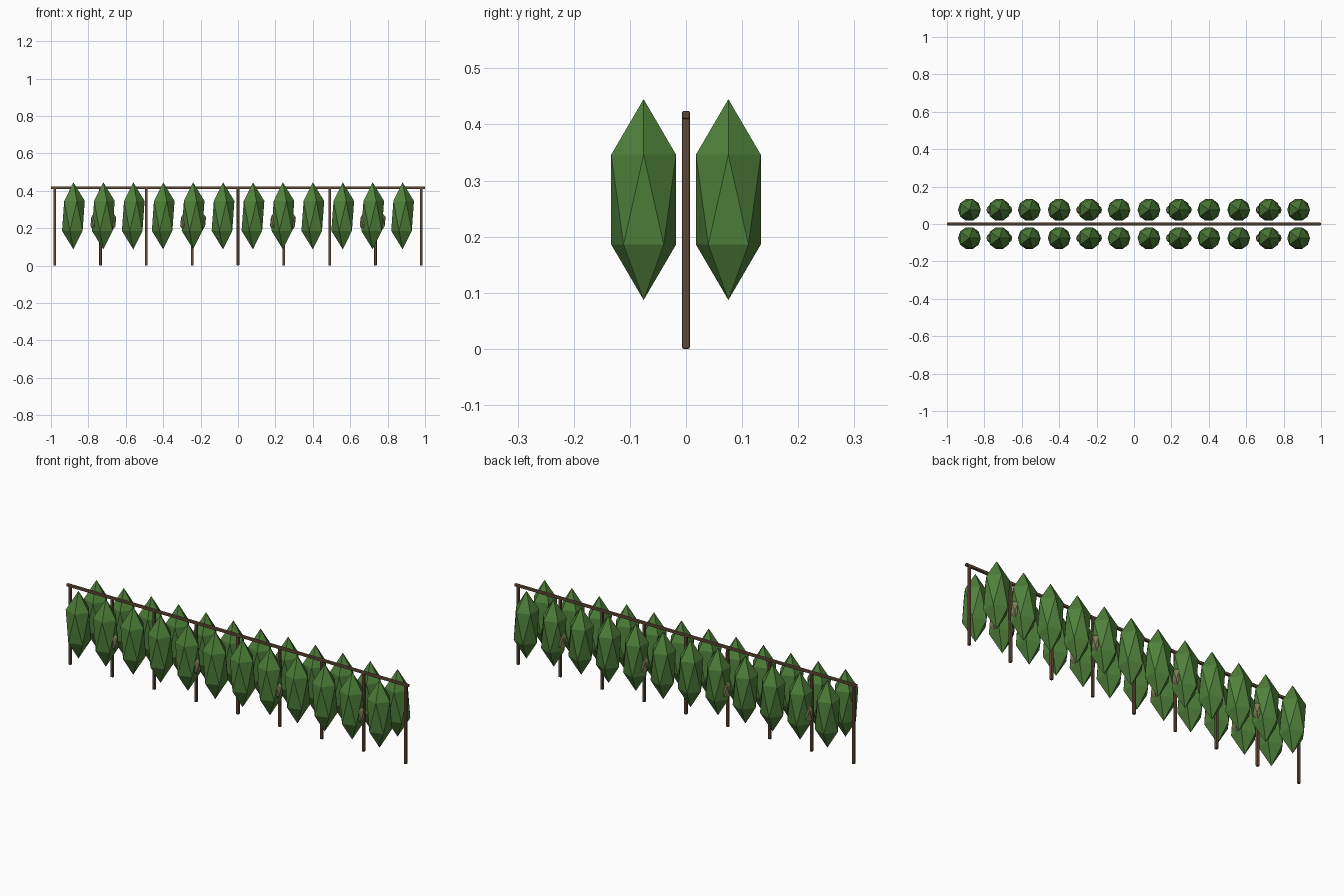
import bpy

if "Cube" in bpy.data.objects:
    bpy.data.objects.remove(bpy.data.objects["Cube"])


def material(name, rgb):
    m = bpy.data.materials.new(name)
    m.diffuse_color = (*rgb, 1.0)
    m.use_nodes = True
    m.node_tree.nodes["Principled BSDF"].inputs["Base Color"].default_value = m.diffuse_color
    return m


WOOD = material("brown wood", (0.12, 0.066, 0.036))
LEAF = material("leaf green", (0.078, 0.215, 0.042))
FRUIT = material("olive green", (0.19, 0.20, 0.085))


def beam(name, loc, size):
    """Square timber with softly chamfered edges."""
    bpy.ops.mesh.primitive_cube_add(size=1, location=loc)
    ob = bpy.context.object
    ob.name = name
    ob.scale = size
    bpy.ops.object.transform_apply(location=False, rotation=False, scale=True)
    bevel = ob.modifiers.new("chamfer", 'BEVEL')
    bevel.width = 0.003
    bevel.segments = 2
    ob.data.materials.append(WOOD)


def crystal(name, loc, size, mat):
    """Flat-faced stretched icosahedron."""
    bpy.ops.mesh.primitive_ico_sphere_add(subdivisions=1, radius=1, location=loc)
    ob = bpy.context.object
    ob.name = name
    ob.scale = size
    ob.data.materials.append(mat)


# trellis: nine posts and a top rail
for i in range(9):
    beam(f"post_{i}", (-0.98 + 0.245 * i, 0, 0.208), (0.014, 0.014, 0.416))
beam("top_rail", (0, 0, 0.417), (2.0, 0.014, 0.014))

# two rows of foliage, with fruit clusters on every third plant
for row, y in (("front", -0.0755), ("back", 0.0755)):
    for i in range(12):
        x = -0.88 + 0.16 * i
        crystal(f"{row}_foliage_{i}", (x, y, 0.266), (0.068, 0.068, 0.179), LEAF)
        if i % 3 == 1:
            for s in (-1, 1):
                crystal(f"{row}_fruit_{i}_{'left' if s < 0 else 'right'}",
                        (x + s * 0.044, y, 0.235), (0.028, 0.028, 0.055), FRUIT)
